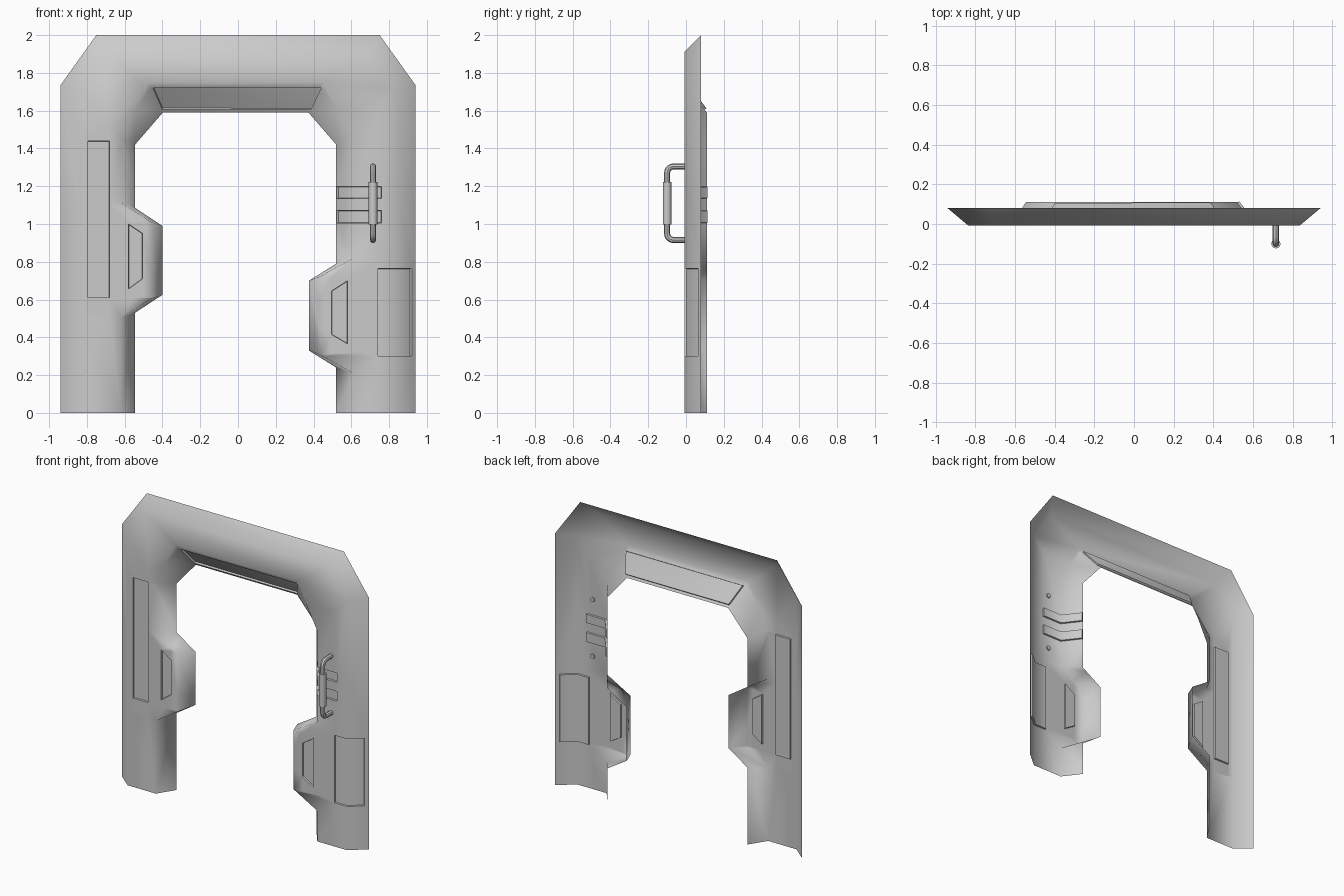
import bpy, bmesh, math
from mathutils import Vector

if "Cube" in bpy.data.objects:
    bpy.data.objects.remove(bpy.data.objects["Cube"])

FRONT, OUT_Y, IN_Y = -0.008, 0.08, 0.11


def leg_stations(side, inner, front, bulge_in, bulge_front, z0, z1, z2, z3):
    """Stations up one leg: (outer, outer front, inner front, inner) as x,z pairs."""
    rows = [(0, 0, front, inner),
            (z0 - .03, z0, front, inner),
            (z1 - .02, z1, bulge_front, bulge_in),
            (z2 + .02, z2, bulge_front, bulge_in),
            (z3 + .03, z3, front, inner)]
    st = [[(side * .94, zi), (side * .835, zi), (side * f, zf), (side * i, zi)]
          for zf, zi, f, i in rows]
    # chamfered corner at the top of the leg
    st.append([(side * .94, 1.735), (side * .835, 1.713), (side * front, 1.45), (side * inner, 1.42)])
    st.append([(side * .75, 2.0), (side * .695, 1.912), (side * (inner - .07), 1.75), (side * (inner - .147), 1.59)])
    return st


def recess(bm, poly, depth=.011):
    """Cut an x,z convex outline through the sheet and press it in."""
    cx = sum(p[0] for p in poly) / len(poly)
    cz = sum(p[1] for p in poly) / len(poly)
    x0, x1 = min(p[0] for p in poly), max(p[0] for p in poly)
    z0, z1 = min(p[1] for p in poly), max(p[1] for p in poly)
    planes = []
    for a, b in zip(poly, poly[1:] + poly[:1]):
        n = Vector((b[1] - a[1], 0, a[0] - b[0])).normalized()
        p = Vector((a[0], 0, a[1]))
        if n.dot(Vector((cx, 0, cz)) - p) > 0:
            n = -n
        planes.append((p, n))
    for p, n in planes:
        faces = [f for f in bm.faces
                 if min(v.co.x for v in f.verts) < x1 and max(v.co.x for v in f.verts) > x0
                 and min(v.co.z for v in f.verts) < z1 and max(v.co.z for v in f.verts) > z0]
        geom = set(faces)
        for f in faces:
            geom.update(f.edges)
            geom.update(f.verts)
        bmesh.ops.bisect_plane(bm, geom=list(geom), plane_co=p, plane_no=n, dist=1e-5)
    inside = [f for f in bm.faces
              if all(n.dot(f.calc_center_median() - p) < -1e-5 for p, n in planes)]
    rim = bmesh.ops.inset_region(bm, faces=inside, thickness=.002, depth=-depth,
                                 use_boundary=True, use_even_offset=True)['faces']
    for f in rim:
        for e in f.edges:
            e.smooth = False


# Door frame: one open sheet swept around the opening
left = leg_stations(-1, .545, .62, .40, .46, .53, .625, .99, 1.085)
right = leg_stations(1, .52, .61, .375, .43, .24, .33, .70, .79)
stations = left + right[::-1]
ys = (OUT_Y, FRONT, FRONT, IN_Y)
bm = bmesh.new()
grid = [[bm.verts.new((x, y, z)) for (x, z), y in zip(st, ys)] for st in stations]
for a, b in zip(grid, grid[1:]):
    for i in range(3):
        bm.faces.new((a[i], b[i], b[i + 1], a[i + 1]))
bm.normal_update()
if sum(f.normal.y * f.calc_area() for f in bm.faces) > 0:
    bmesh.ops.reverse_faces(bm, faces=bm.faces[:])
    bm.normal_update()

# Pressed-in panels
panels = [
    [(-.795, .61), (-.68, .61), (-.68, 1.44), (-.795, 1.44)],     # long left panel
    [(-.58, .655), (-.505, .71), (-.505, .95), (-.58, 1.0)],      # left bulge panel
    [(.58, .365), (.495, .415), (.495, .645), (.58, .70)],        # right bulge panel
    [(.74, .30), (.92, .30), (.92, .765), (.74, .765)],           # wrapped outer panel
    [(-.45, 1.72), (.44, 1.72), (.385, 1.605), (-.40, 1.605)],    # lintel panel
    [(.521, 1.005), (.76, 1.005), (.76, 1.072), (.521, 1.072)],   # latch slots
    [(.521, 1.135), (.76, 1.135), (.76, 1.198), (.521, 1.198)],
]
for poly in panels:
    recess(bm, poly)
    bm.normal_update()
for f in bm.faces:
    f.smooth = True
mesh = bpy.data.meshes.new("door_frame")
bm.to_mesh(mesh)
bm.free()
bpy.context.collection.objects.link(bpy.data.objects.new("door_frame", mesh))

# Handle tube: rounded C-shaped path
HX, HY, Z_LO, Z_HI, R = .715, -.10, .915, 1.305, .035
path = [(HX, .0, Z_HI)]
for k in range(6):
    t = math.radians(18 * k)
    path.append((HX, HY + R - R * math.sin(t), Z_HI - R + R * math.cos(t)))
path += [(x, y, Z_LO + Z_HI - z) for x, y, z in reversed(path)]
curve = bpy.data.curves.new("handle_tube", 'CURVE')
curve.dimensions = '3D'
curve.bevel_depth = .016
curve.bevel_resolution = 2
curve.use_fill_caps = True
spline = curve.splines.new('POLY')
spline.points.add(len(path) - 1)
for pt, co in zip(spline.points, path):
    pt.co = (*co, 1)
tube = bpy.data.objects.new("handle_tube", curve)
bpy.context.collection.objects.link(tube)
bpy.context.view_layer.objects.active = tube
tube.select_set(True)
bpy.ops.object.convert(target='MESH')
bpy.ops.object.shade_smooth_by_angle(angle=math.radians(40))

# Handle grip sleeve
bpy.ops.mesh.primitive_cylinder_add(vertices=16, radius=.023, depth=.225, location=(HX, HY, 1.11))
bpy.context.object.name = "handle_grip"
bpy.ops.object.shade_smooth_by_angle(angle=math.radians(40))
